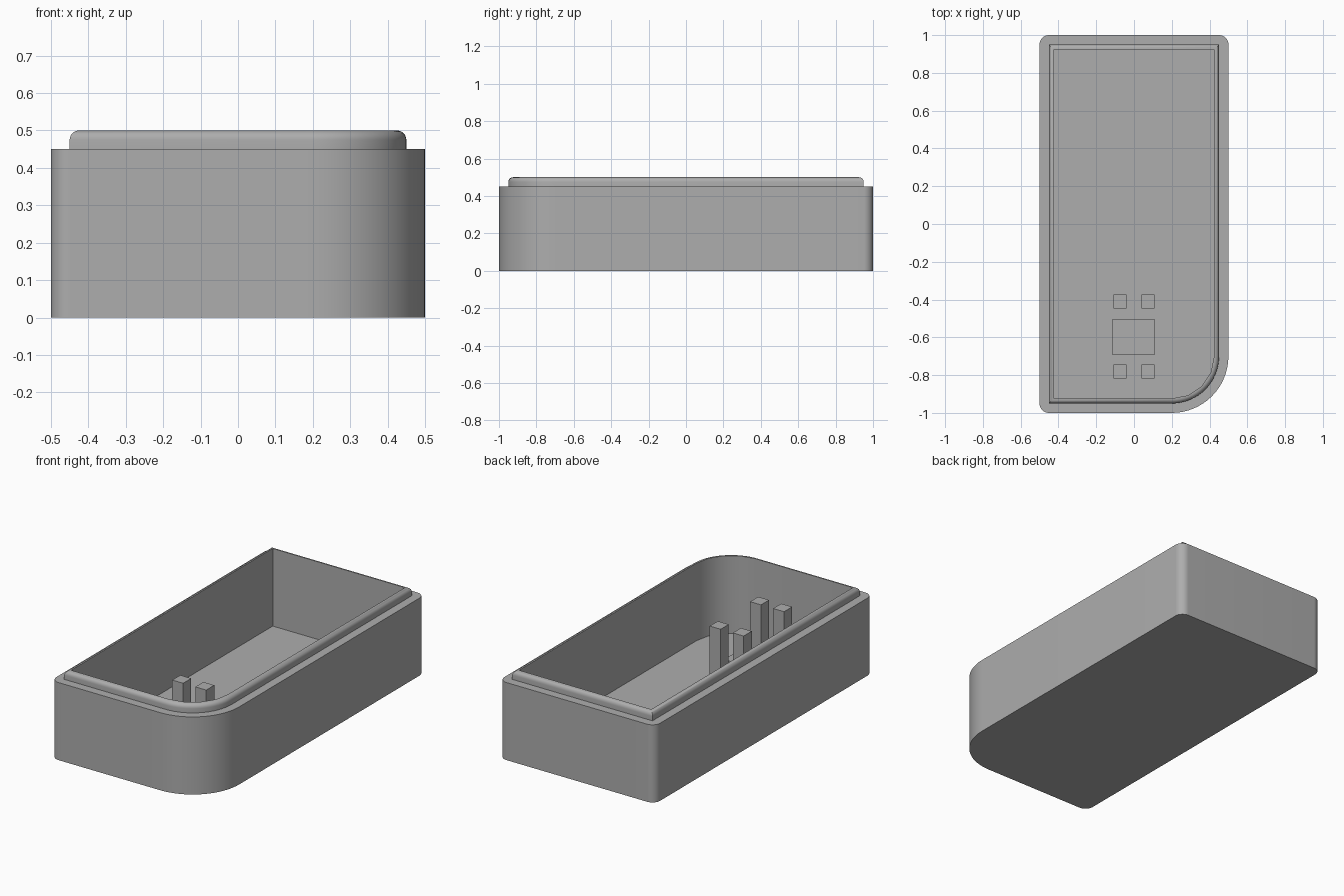
import bpy, bmesh, math
from mathutils import Vector

if "Cube" in bpy.data.objects:
    bpy.data.objects.remove(bpy.data.objects["Cube"], do_unlink=True)

# Single plastic colour
plastic = bpy.data.materials.new("grey_plastic")
plastic.use_nodes = True
GREY = (0.42, 0.42, 0.42, 1)
plastic.diffuse_color = GREY
plastic.node_tree.nodes["Principled BSDF"].inputs["Base Color"].default_value = GREY


def outline(inset, segments):
    """Rectangle with one large rounded corner, drawn inwards by inset."""
    hx, hy = 0.5 - inset, 1 - inset
    small, large = max(0.05 - inset, 0), 0.3 - inset
    points = []
    for sx, sy, start, r in ((1, 1, 0, small), (-1, 1, 90, small),
                             (-1, -1, 180, small), (1, -1, 270, large)):
        steps = segments if r else 0
        for i in range(steps + 1):
            a = math.radians(start + 90 * i / max(steps, 1))
            points.append((sx * (hx - r) + r * math.cos(a),
                           sy * (hy - r) + r * math.sin(a)))
    return points


def finish(bm, name, smooth=True):
    bmesh.ops.recalc_face_normals(bm, faces=bm.faces)
    mesh = bpy.data.meshes.new(name)
    bm.to_mesh(mesh)
    bm.free()
    mesh.materials.append(plastic)
    ob = bpy.data.objects.new(name, mesh)
    bpy.context.collection.objects.link(ob)
    if smooth:
        bpy.ops.object.select_all(action="DESELECT")
        ob.select_set(True)
        bpy.context.view_layer.objects.active = ob
        bpy.ops.object.shade_smooth_by_angle(angle=math.radians(35))
    return ob


def ring(bm, inset, z, segments):
    verts = [bm.verts.new((x, y, z)) for x, y in outline(inset, segments)]
    edges = [bm.edges.new((v, verts[i - 1])) for i, v in enumerate(verts)]
    return verts, edges


def strip(bm, lower, upper):
    for i in range(len(lower)):
        bm.faces.new((lower[i - 1], lower[i], upper[i], upper[i - 1]))


SEG, INNER_SEG = 16, 4
LIP, WALL = 0.05, 0.075
RIM_Z, TOP_Z, FLOOR_Z = 0.45, 0.5, 0.05
ROUND = WALL - LIP

# Open box: outer walls, ledge, rounded lip and hollow inside
bm = bmesh.new()
bottom, _ = ring(bm, 0, 0, SEG)
rim, rim_edges = ring(bm, 0, RIM_Z, SEG)
bm.faces.new(bottom)
strip(bm, bottom, rim)

lip, lip_edges = ring(bm, LIP, RIM_Z, SEG)
bmesh.ops.triangle_fill(bm, edges=rim_edges + lip_edges, use_beauty=True)
lower = lip
for i in range(7):
    a = math.radians(90 * i / 6)
    upper, top_edges = ring(bm, LIP + ROUND * (1 - math.cos(a)),
                            TOP_Z - ROUND + ROUND * math.sin(a), SEG)
    strip(bm, lower, upper)
    lower = upper

# Coarser rounded corner on the inside wall
inner, inner_edges = ring(bm, WALL + 0.001, TOP_Z, INNER_SEG)
floor, _ = ring(bm, WALL + 0.001, FLOOR_Z, INNER_SEG)
bmesh.ops.triangle_fill(bm, edges=top_edges + inner_edges, use_beauty=True)
strip(bm, inner, floor)
bm.faces.new(floor)
finish(bm, "open_box")


def block(name, centre, size):
    bm = bmesh.new()
    bmesh.ops.create_cube(bm, size=1)
    for v in bm.verts:
        v.co = Vector(c * s for c, s in zip(v.co, size)) + Vector(centre)
    return finish(bm, name, smooth=False)


# Four standing posts around a low pad
POST_TOP = 0.345
for end, y in (("front", -0.78), ("back", -0.41)):
    for side, x in (("right", -0.074), ("left", 0.074)):
        block(f"{end}_{side}_post", (x, y, (FLOOR_Z + POST_TOP) / 2),
              (0.07, 0.074, POST_TOP - FLOOR_Z))
block("low_pad", (-0.003, -0.598, FLOOR_Z + 0.025), (0.226, 0.185, 0.05))
